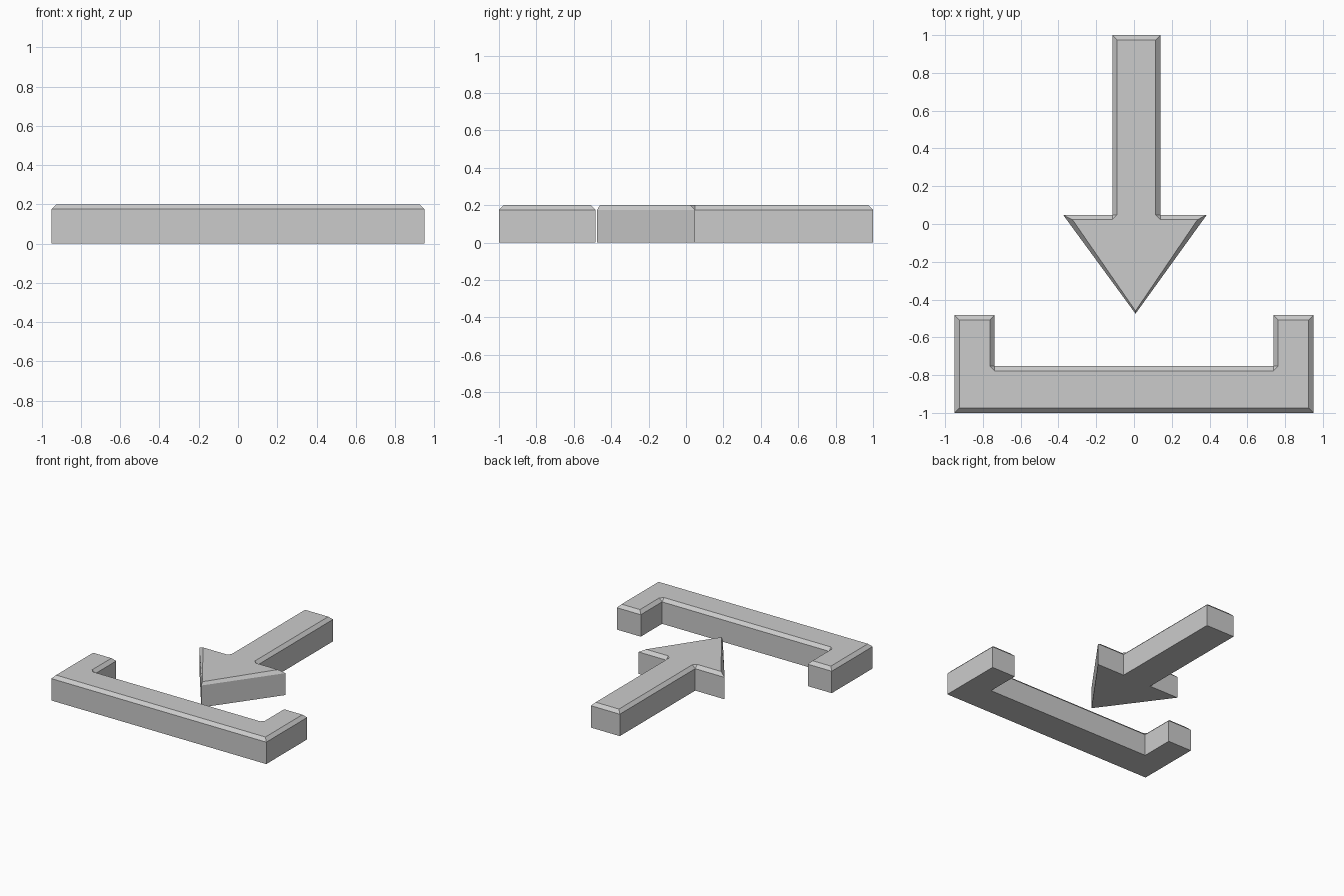
import bpy
import bmesh
from mathutils import Vector

if "Cube" in bpy.data.objects:
    bpy.data.objects.remove(bpy.data.objects["Cube"])

HEIGHT = 0.2
CHAMFER = 0.025


def inset_corner(prev, cur, nxt):
    """Inset point(s) of one corner of a counter-clockwise outline."""
    a, b = (cur - prev).normalized(), (nxt - cur).normalized()
    na, nb = Vector((-a.y, a.x)), Vector((-b.y, b.x))
    if a.cross(b) < 0:  # inner corner gets a small clipped facet
        return [cur + na * CHAMFER, cur + nb * CHAMFER]
    return [cur + (na + nb) * CHAMFER / (1 + na.dot(nb))]


def chamfered_plate(name, outline, overrides={}):
    """Extruded outline with a chamfer around the upper rim only."""
    pts = [Vector(p) for p in outline]
    n = len(pts)
    bm = bmesh.new()
    low = [bm.verts.new((p.x, p.y, 0)) for p in pts]
    rim = [bm.verts.new((p.x, p.y, HEIGHT - CHAMFER)) for p in pts]
    top = []
    for i in range(n):
        corner = inset_corner(pts[i - 1], pts[i], pts[(i + 1) % n])
        if i in overrides:
            corner = [Vector(overrides[i])]
        top.append([bm.verts.new((c.x, c.y, HEIGHT)) for c in corner])
    for i in range(n):
        j = (i + 1) % n
        bm.faces.new((low[i], low[j], rim[j], rim[i]))
        bm.faces.new((rim[i], rim[j], top[j][0], top[i][-1]))
        if len(top[i]) == 2:
            bm.faces.new((rim[i], top[i][1], top[i][0]))
    bm.faces.new(low[::-1])
    bm.faces.new([v for corner in top for v in corner])
    bmesh.ops.recalc_face_normals(bm, faces=bm.faces)
    mesh = bpy.data.meshes.new(name)
    bm.to_mesh(mesh)
    bm.free()
    obj = bpy.data.objects.new(name, mesh)
    bpy.context.collection.objects.link(obj)
    return obj


# U-shaped tray, right half mirrored to the left
half = [(0.95, -1), (0.95, -0.483), (0.738, -0.483), (0.738, -0.752)]
chamfered_plate("tray", half + [(-x, y) for x, y in reversed(half)])

# Arrow pointing down into the tray, with a pointed tip
chamfered_plate("arrow", [
    (0.008, -0.475), (0.385, 0.048), (0.14, 0.048), (0.14, 1),
    (-0.115, 1), (-0.115, 0.048), (-0.375, 0.048),
], {0: (0.008, -0.46)})
